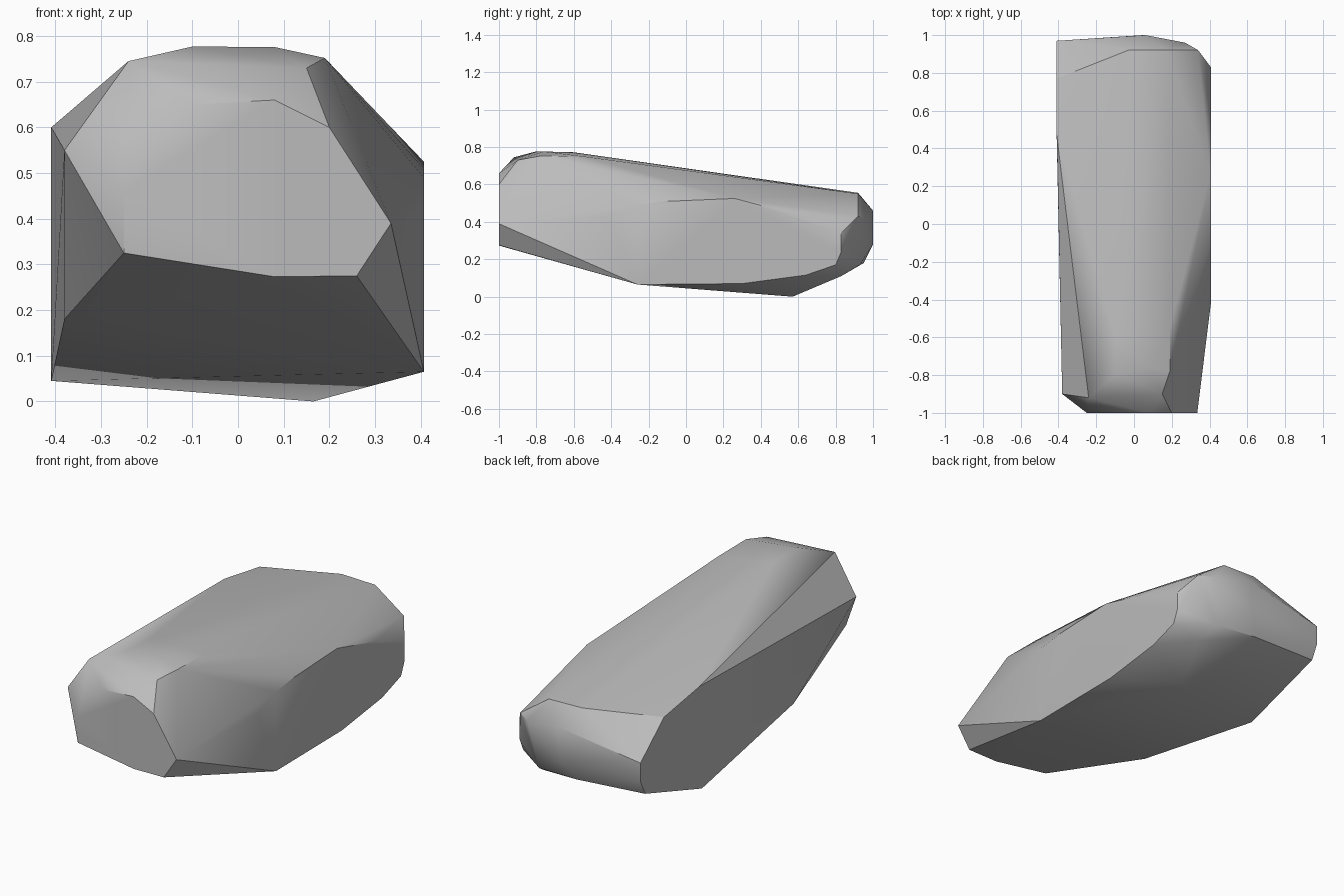
import bpy
import bmesh
import math

default_cube = bpy.data.objects.get("Cube")
if default_cube:
    bpy.data.objects.remove(default_cube, do_unlink=True)


def make_material(name, colour):
    material = bpy.data.materials.new(name)
    material.use_nodes = True
    material.diffuse_color = colour
    material.node_tree.nodes["Principled BSDF"].inputs["Base Color"].default_value = colour
    return material


def on_plane(axis, value, outline):
    """Place a flat outline of coordinate pairs on the plane axis = value."""
    points = []
    for pair in outline:
        point = list(pair)
        point.insert(axis, value)
        points.append(tuple(point))
    return points


def make_boulder(name, corners, material):
    """Wrap a tight faceted skin around the corner points."""
    bm = bmesh.new()
    for corner in corners:
        bm.verts.new(corner)
    hull = bmesh.ops.convex_hull(bm, input=bm.verts)
    loose = set(hull["geom_interior"] + hull["geom_unused"])
    bmesh.ops.delete(bm, geom=[g for g in loose if isinstance(g, bmesh.types.BMVert)],
                     context="VERTS")
    bmesh.ops.dissolve_limit(bm, angle_limit=math.radians(1), verts=bm.verts, edges=bm.edges)
    bmesh.ops.recalc_face_normals(bm, faces=bm.faces)
    mesh = bpy.data.meshes.new(name)
    bm.to_mesh(mesh)
    bm.free()
    mesh.materials.append(material)
    boulder = bpy.data.objects.new(name, mesh)
    bpy.context.collection.objects.link(boulder)
    bpy.context.view_layer.objects.active = boulder
    boulder.select_set(True)
    bpy.ops.object.shade_smooth_by_angle(angle=math.radians(30))
    return boulder


# Broken flat face at the front (x, z)
front_face = on_plane(1, -1.0, [
    (-.10, .65), (.08, .66), (.20, .60), (.335, .39), (.26, .275),
    (.08, .273), (-.25, .325), (-.25, .46)])

# Flat left flank (y, z)
left_flank = on_plane(0, .407, [
    (-.42, .43), (-.26, .49), (-.1, .51), (.26, .525), (.58, .44), (.83, .34),
    (.83, .24), (.8, .17), (.64, .115), (.3, .07), (-.26, .065)])

# Flat right flank (y, z), narrowing toward the front
right_flank = on_plane(0, -.409, [
    (.47, .6), (.77, .55), (.97, .38), (.97, .28), (.93, .2), (.45, .045)])
right_flank += [(-.38, -.9, .55), (-.38, -.37, .18)]

# Sloping crown
crown = [(-.24, -.92, .745), (-.1, -.8, .777), (.08, -.76, .776), (.19, -.78, .752),
         (.15, -.9, .73), (-.1, -.6, .772), (.19, -.55, .75),
         (.17, .92, .55), (-.03, .92, .555)]

# Rounded rear end and underside
rear = [(.06, 1, .46), (.05, 1, .28), (.27, .96, .42), (.34, .92, .43),
        (.22, .93, .17), (-.02, .95, .18)]
underside = [(.165, .57, 0), (.26, .83, .11)]

stone_grey = make_material("stone grey", (.5, .5, .5, 1))
make_boulder("boulder", front_face + left_flank + right_flank + crown + rear + underside,
             stone_grey)
